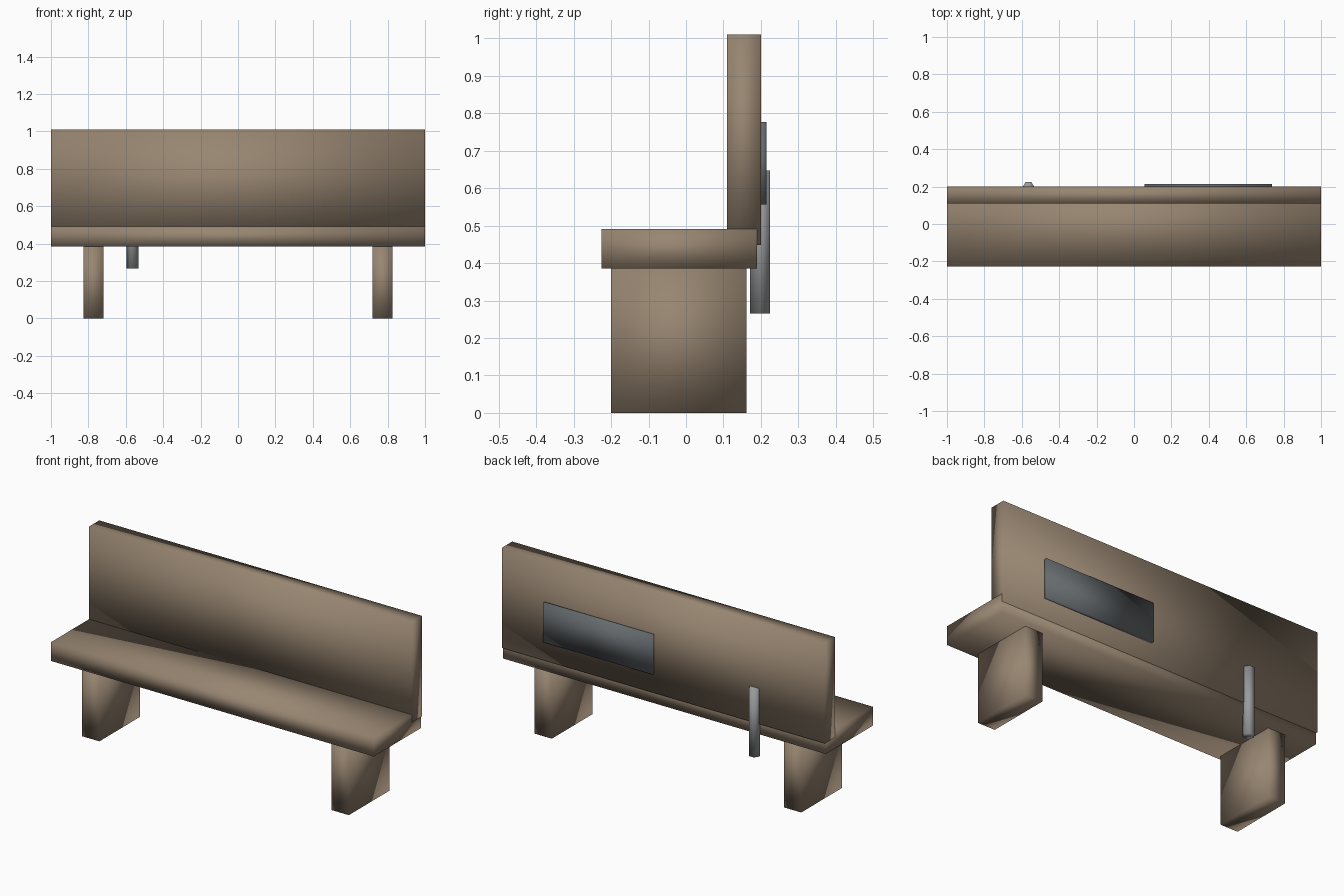
import bpy
from math import cos, sin, pi

cube = bpy.data.objects.get("Cube")
if cube:
    bpy.data.objects.remove(cube, do_unlink=True)


def material(name, rgb):
    mat = bpy.data.materials.new(name)
    mat.use_nodes = True
    mat.diffuse_color = (*rgb, 1)
    mat.node_tree.nodes["Principled BSDF"].inputs["Base Color"].default_value = (*rgb, 1)
    return mat


def prism(name, outline, z0, z1, mat):
    """Extrude a counter-clockwise floor outline from z0 to z1, softly shaded."""
    n = len(outline)
    verts = [(x, y, z) for z in (z0, z1) for x, y in outline]
    faces = [list(range(n))[::-1], list(range(n, 2 * n))]
    faces += [(i, (i + 1) % n, n + (i + 1) % n, n + i) for i in range(n)]
    mesh = bpy.data.meshes.new(name)
    mesh.from_pydata(verts, [], faces)
    mesh.materials.append(mat)
    mesh.shade_smooth()
    obj = bpy.data.objects.new(name, mesh)
    bpy.context.collection.objects.link(obj)
    return obj


def box(name, x, y, z, mat):
    outline = [(x[0], y[0]), (x[1], y[0]), (x[1], y[1]), (x[0], y[1])]
    return prism(name, outline, *z, mat)


wood = material("brown wood", (0.31, 0.235, 0.165))
dark = material("dark grey metal", (0.13, 0.145, 0.155))
steel = material("light grey metal", (0.32, 0.33, 0.335))

# Seat and backrest
box("seat", (-1, 1), (-0.226, 0.19), (0.385, 0.491), wood)
box("backrest", (-1, 1), (0.11, 0.2), (0.448, 1.01), wood)

# Slab legs
for side, name in ((-1, "right_leg"), (1, "left_leg")):
    mid = side * 0.773
    box(name, (mid - 0.054, mid + 0.054), (-0.2, 0.161), (0, 0.387), wood)

# Plate on the rear of the backrest
box("rear_plate", (0.057, 0.737), (0.195, 0.215), (0.557, 0.777), dark)

# Six-sided post behind the backrest
hexagon = [(-0.564 + 0.031 * cos(i * pi / 3), 0.198 + 0.031 * sin(i * pi / 3)) for i in range(6)]
prism("rear_post", hexagon, 0.266, 0.647, steel)
